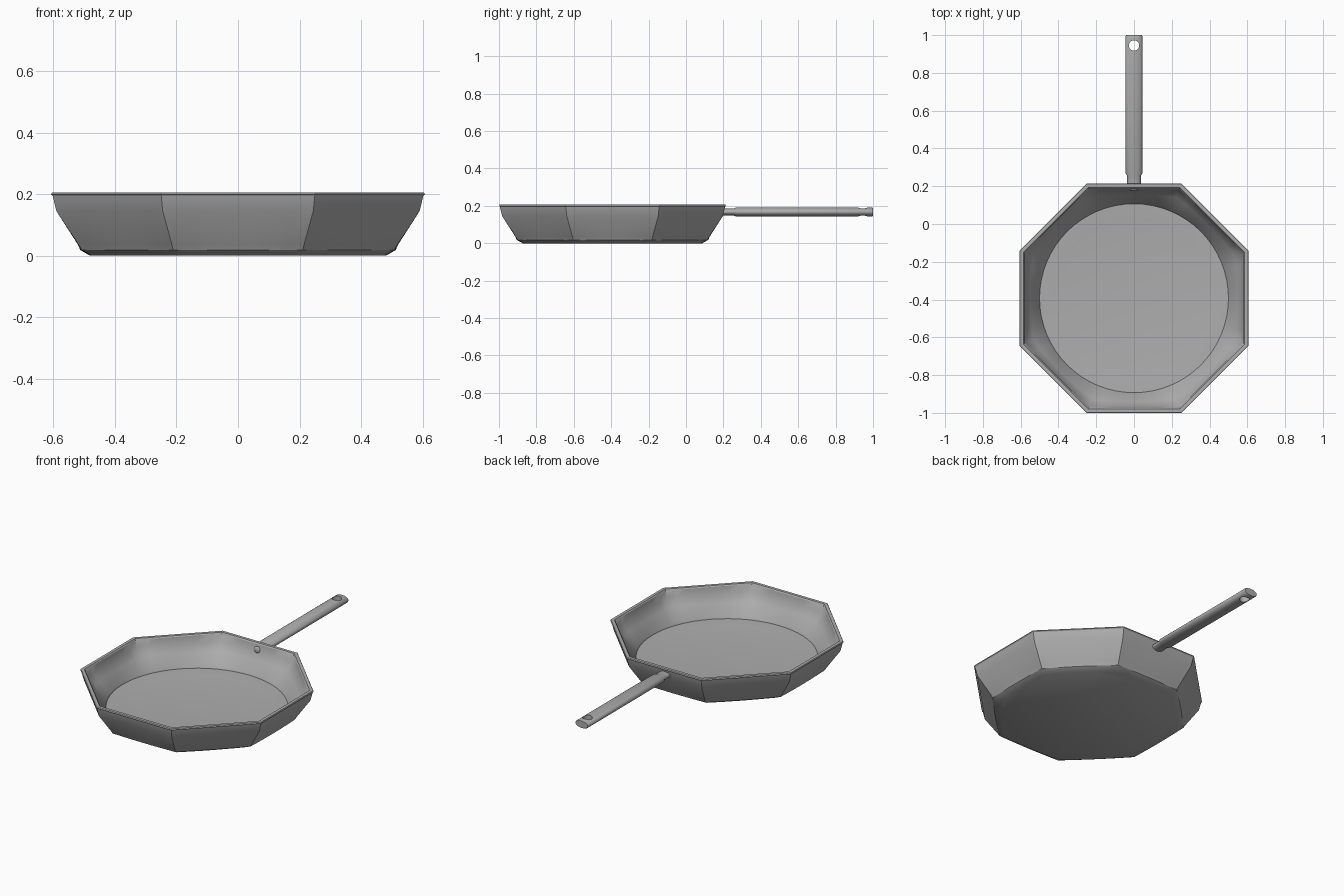
import bpy, bmesh
from math import cos, sin, pi, radians

cube = bpy.data.objects.get("Cube")
if cube:
    bpy.data.objects.remove(cube)

steel = bpy.data.materials.new("grey steel")
steel.use_nodes = True
GREY = (0.42, 0.42, 0.42, 1)
steel.diffuse_color = GREY
steel.node_tree.nodes["Principled BSDF"].inputs["Base Color"].default_value = GREY

PAN_Y = -0.393
HANDLE_Z = 0.167


def loft(name, rings):
    """Skin closed rings of equal length and cap both ends."""
    bm = bmesh.new()
    loops = [[bm.verts.new(p) for p in ring] for ring in rings]
    for a, b in zip(loops, loops[1:]):
        for i in range(len(a)):
            j = (i + 1) % len(a)
            bm.faces.new((a[i], a[j], b[j], b[i]))
    bm.faces.new(loops[0])
    bm.faces.new(loops[-1])
    bmesh.ops.recalc_face_normals(bm, faces=bm.faces)
    mesh = bpy.data.meshes.new(name)
    bm.to_mesh(mesh)
    bm.free()
    mesh.materials.append(steel)
    obj = bpy.data.objects.new(name, mesh)
    bpy.context.collection.objects.link(obj)
    return obj


def smooth(obj):
    bpy.ops.object.select_all(action="DESELECT")
    obj.select_set(True)
    bpy.context.view_layer.objects.active = obj
    bpy.ops.object.shade_smooth_by_angle(angle=radians(30))


def octagon(apothem, z, roundness, count=64):
    """Octagon with flat sides on the axes, blended towards a circle."""
    ring = []
    for i in range(count):
        t = 2 * pi * i / count
        off = (t + pi / 8) % (pi / 4) - pi / 8
        r = apothem * (roundness + (1 - roundness) / cos(off))
        ring.append((r * cos(t), PAN_Y + r * sin(t), z))
    return ring


def ellipse(y, half_width, half_height, count=32):
    return [(half_width * cos(2 * pi * i / count), y,
             HANDLE_Z + half_height * sin(2 * pi * i / count)) for i in range(count)]


# Pan: outside wall up, over the rim, inside wall down to a round floor
pan_profile = [
    (0.480, 0.000, 0.15), (0.512, 0.018, 0.12), (0.520, 0.036, 0.05),
    (0.590, 0.145, 0.0), (0.602, 0.195, 0.0), (0.607, 0.200, 0.0),
    (0.604, 0.206, 0.0), (0.586, 0.206, 0.0), (0.581, 0.200, 0.0),
    (0.575, 0.160, 0.05), (0.550, 0.115, 0.4), (0.503, 0.052, 1.0),
    (0.500, 0.043, 1.0), (0.420, 0.040, 1.0), (0.380, 0.036, 1.0),
]
smooth(loft("pan_body", [octagon(*p) for p in pan_profile]))

# Handle: flattened rod with a narrower neck
handle_profile = [
    (0.190, 0.036, 0.019), (0.255, 0.036, 0.019), (0.268, 0.044, 0.024),
    (0.994, 0.044, 0.024), (1.000, 0.041, 0.021),
]
handle = loft("handle", [ellipse(*p) for p in handle_profile])

# Hanging hole through the handle end
bpy.ops.mesh.primitive_cylinder_add(vertices=32, radius=0.027, depth=0.2,
                                    location=(0, 0.945, HANDLE_Z))
cutter = bpy.context.object
cutter.name = "hole_cutter"
cutter.hide_render = True
cutter.data.materials.append(steel)
cut = handle.modifiers.new("hanging_hole", "BOOLEAN")
cut.object = cutter
cut.operation = "DIFFERENCE"
cut.solver = "EXACT"
bpy.context.view_layer.objects.active = handle
bpy.ops.object.modifier_apply(modifier=cut.name)
bpy.data.objects.remove(cutter)
smooth(handle)

# Rivet head on the inside wall
bpy.ops.mesh.primitive_uv_sphere_add(segments=20, ring_count=10, radius=0.021,
                                     location=(0, 0.184, HANDLE_Z))
rivet = bpy.context.object
rivet.name = "rivet"
rivet.scale.y = 0.5
rivet.data.materials.append(steel)
smooth(rivet)
